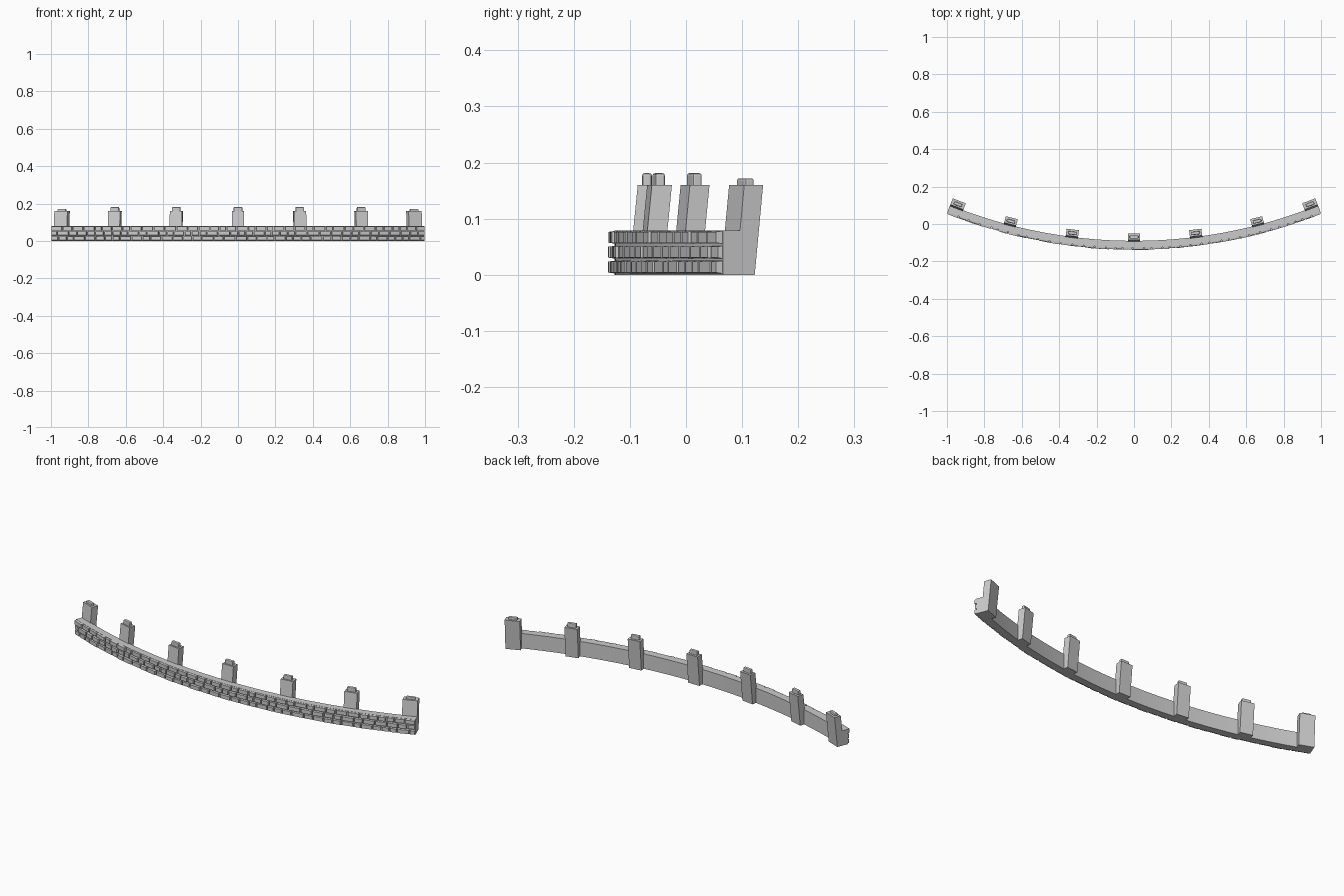
import bpy, bmesh, math, random
from mathutils import Matrix, Vector

if "Cube" in bpy.data.objects:
    bpy.data.objects.remove(bpy.data.objects["Cube"])

random.seed(4)
CY = 2.545                    # y of the arc centre
R_IN, R_OUT = 2.635, 2.672    # wall faces
END = 0.3825                  # half angle of the wall


def polar(r, a, z):
    return (r * math.sin(a), CY - r * math.cos(a), z)


def arc_block(bm, r0, r1, a0, a1, z0, z1, steps=1, inset=0.0):
    """Curved box; inset chamfers the outer face."""
    rings = []
    for i in range(steps + 1):
        t = i / steps
        ai = a0 + (a1 - a0) * t
        ao = ai + inset / r1 * (1 - 2 * t)
        rings.append([bm.verts.new(polar(*p)) for p in (
            (r0, ai, z0), (r1, ao, z0 + inset), (r1, ao, z1 - inset), (r0, ai, z1))])
    bm.faces.new(rings[0])
    bm.faces.new(rings[-1][::-1])
    for p, q in zip(rings, rings[1:]):
        for k in range(4):
            n = (k + 1) % 4
            bm.faces.new((p[n], p[k], q[k], q[n]))


def finish(bm, name):
    bmesh.ops.recalc_face_normals(bm, faces=bm.faces)
    me = bpy.data.meshes.new(name)
    bm.to_mesh(me)
    bm.free()
    ob = bpy.data.objects.new(name, me)
    bpy.context.collection.objects.link(ob)
    return ob


def box(name, w, y0, y1, z0, z1, lean=0.0):
    """Box in the local frame of the middle post, leaning backwards."""
    bm = bmesh.new()
    bmesh.ops.create_cube(bm, size=1)
    for v in bm.verts:
        z = z0 if v.co.z < 0 else z1
        v.co = Vector((v.co.x * w, (y0 if v.co.y < 0 else y1) + lean * z, z))
    return finish(bm, name)


# Curved backing wall
bm = bmesh.new()
arc_block(bm, R_IN, R_OUT, -END, END, 0, 0.079, 64)
finish(bm, "curved_wall")

# Three courses of raised bricks on the front
bm = bmesh.new()
for row in range(3):
    z0 = 0.002 + row * 0.0265
    a = -END
    while a < END - 1e-4:
        b = a + random.uniform(0.036, 0.066) / R_OUT
        if b > END - 0.008:
            b = END
        r1 = R_OUT + random.uniform(0.008, 0.0125)
        arc_block(bm, R_OUT - 0.003, r1, a + 0.0007, b - 0.0007,
                  z0, z0 + 0.0235, 1, 0.002)
        a = b
finish(bm, "front_bricks")

# Leaning posts with rounded pegs, fanned around the arc centre
for i, ang in enumerate((-0.3682, -0.2545, -0.1265, 0, 0.1265, 0.2545, 0.3682)):
    end = i in (0, 6)
    turn = (Matrix.Translation((0, CY, 0)) @ Matrix.Rotation(ang, 4, 'Z')
            @ Matrix.Translation((0, -CY, 0)))
    post = box(f"post_{i}", 0.075 if end else 0.066, -0.102, -0.066, 0, 0.16, 0.1)
    peg = box(f"peg_{i}", 0.046, -0.078, -0.061, 0.15, 0.172 if end else 0.181)
    bev = peg.modifiers.new("rounded", 'BEVEL')
    bev.width, bev.segments = 0.004, 2
    post.matrix_world = peg.matrix_world = turn
